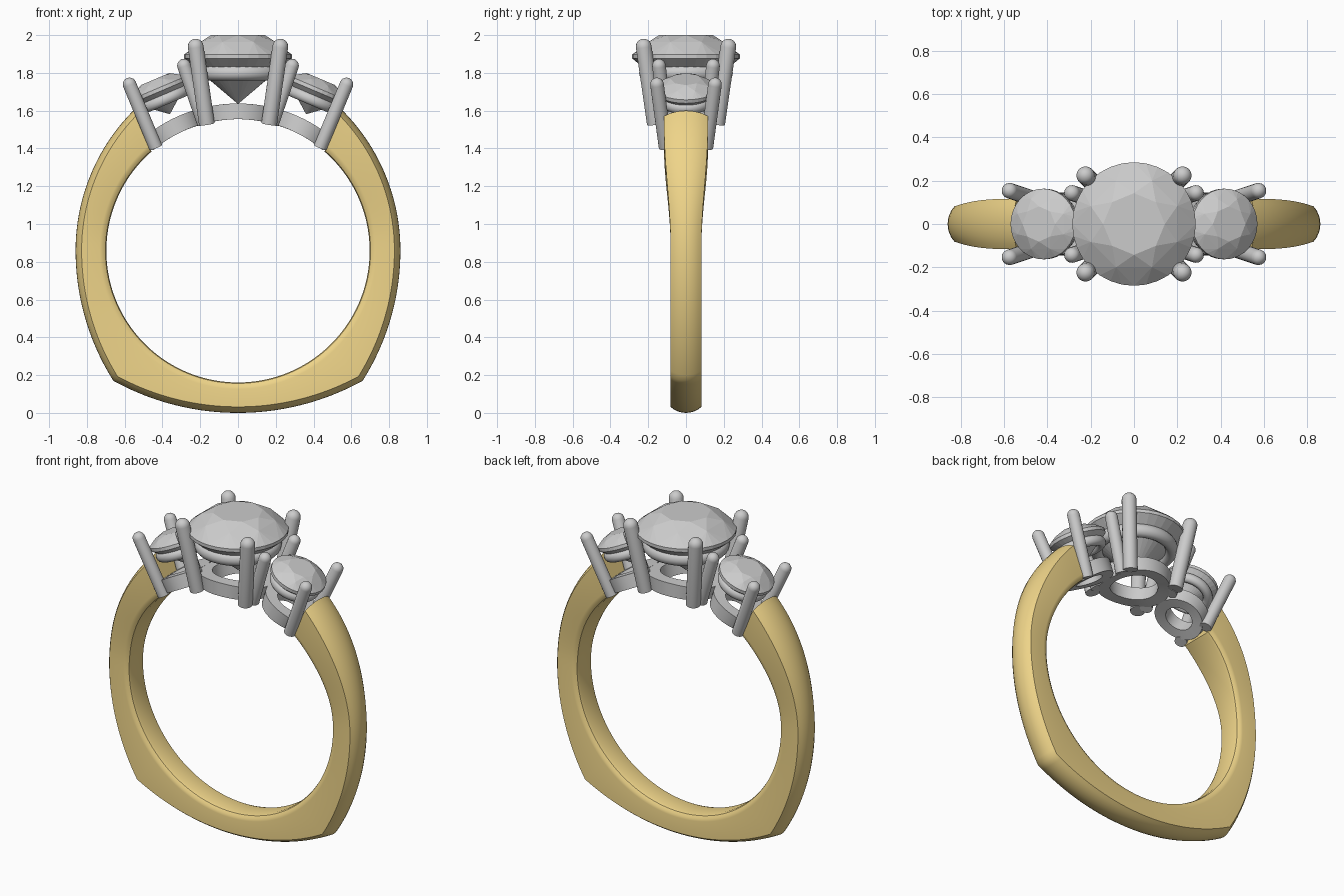
import bpy, bmesh
from math import sin, cos, pi, asin, atan2, radians, sqrt, hypot
from mathutils import Vector, Matrix

if "Cube" in bpy.data.objects:
    bpy.data.objects.remove(bpy.data.objects["Cube"])

CZ, R = 0.858, 0.697          # finger hole centre height and radius
gold = bpy.data.materials.new("gold")
gold.diffuse_color = (0.86, 0.66, 0.25, 1)
gold.use_nodes = True
gold.node_tree.nodes["Principled BSDF"].inputs["Base Color"].default_value = gold.diffuse_color


def finish(bm, name, smooth=None, mat=None):
    bmesh.ops.recalc_face_normals(bm, faces=bm.faces)
    me = bpy.data.meshes.new(name)
    bm.to_mesh(me)
    bm.free()
    ob = bpy.data.objects.new(name, me)
    bpy.context.collection.objects.link(ob)
    if mat:
        me.materials.append(mat)
    if smooth:
        bpy.ops.object.select_all(action='DESELECT')
        bpy.context.view_layer.objects.active = ob
        ob.select_set(True)
        bpy.ops.object.shade_smooth_by_angle(angle=radians(smooth))
    return ob


def loft(bm, rings, closed=False):
    vs = [[bm.verts.new(p) for p in r] for r in rings]
    n = len(vs[0])
    pairs = list(zip(vs, vs[1:])) + ([(vs[-1], vs[0])] if closed else [])
    for a, b in pairs:
        for i in range(n):
            j = (i + 1) % n
            bm.faces.new((a[i], a[j], b[j], b[i]))
    if not closed:
        bm.faces.new(vs[0])
        bm.faces.new(vs[-1])


# shank: three arcs per side, corner near the bottom, wider toward the top
def shank():
    half = []
    top, low = asin(0.74 / 1.05), asin(0.69 / 1.29)
    for i in range(20):
        a = top * (1 - i / 20)
        half.append((-0.19 + 1.05 * cos(a), 0.86 + 1.05 * sin(a)))
    for i in range(21):
        a = -low * i / 20
        half.append((-0.43 + 1.29 * cos(a), 0.86 + 1.29 * sin(a)))
    for i in range(1, 21):
        x = 0.66 * (1 - i / 20)
        half.append((x, 1.366 - sqrt(1.366 ** 2 - x * x)))
    path = half + [(-x, z) for x, z in reversed(half[:-1])]
    rings = []
    for x, z in path:
        ang = atan2(z - CZ, abs(x))
        inner_ang = ang * 0.92 if ang > 0 else ang
        sx = -1 if x < 0 else 1
        p = Vector((sx * R * cos(inner_ang), 0, CZ + R * sin(inner_ang)))
        d = Vector((x, 0, z)) - p
        D = d.length
        d.normalize()
        t = min(1, max(0, (z - 0.9) / 0.65))
        w = 0.082 + 0.034 * t * t * (3 - 2 * t)
        side = [(0, w - 0.03), (0.005, w - 0.014), (0.02, w - 0.003), (0.035, w),
                (D - 0.032, w), (D - 0.018, 0.78 * w), (D - 0.007, 0.5 * w), (D - 0.002, 0.25 * w)]
        sec = side + [(D, 0)] + [(h, -y) for h, y in reversed(side)]
        rings.append([p + d * h + Vector((0, y, 0)) for h, y in sec])
    bm = bmesh.new()
    loft(bm, rings)
    finish(bm, "shank", 32, gold)


# gallery ring: flat annulus bent round the finger hole
def gallery(name, u0, r_out, r_in, h=0.083):
    rings = []
    for i in range(48):
        a = 2 * pi * i / 48
        ring = []
        for r, k in ((r_in, 0), (r_out, 0), (r_out, h), (r_in, h)):
            t = (u0 + r * cos(a)) / R
            ring.append(((R + k) * sin(t), r * sin(a), CZ + (R + k) * cos(t)))
        rings.append(ring)
    bm = bmesh.new()
    loft(bm, rings, True)
    finish(bm, name, 40)


# prong: round wire with a domed tip
def prong(name, base, tip, r=0.036):
    base, tip = Vector(base), Vector(tip)
    axis = tip - base
    rot = axis.to_track_quat('Z', 'Y').to_matrix()
    L = axis.length
    prof = [(r, 0), (r, L - r)] + [(r * cos(a), L - r + r * sin(a))
                                   for a in (0.3, 0.6, 0.9, 1.2, 1.45)]
    rings = [[base + rot @ Vector((q * cos(2 * pi * i / 20), q * sin(2 * pi * i / 20), z))
              for i in range(20)] for q, z in prof]
    bm = bmesh.new()
    loft(bm, rings)
    finish(bm, name, 40)


# bearing ring under a stone
def bearing(name, centre, tilt, major, rh, rv):
    M = Matrix.Translation(centre) @ Matrix.Rotation(tilt, 4, 'Y')
    rings = [[M @ Vector(((major + rh * cos(b)) * cos(a), (major + rh * cos(b)) * sin(a), rv * sin(b)))
              for b in (2 * pi * j / 14 for j in range(14))]
             for a in (2 * pi * i / 48 for i in range(48))]
    bm = bmesh.new()
    loft(bm, rings, True)
    finish(bm, name, 60)


# brilliant-cut stone: convex hull of facet rings about the girdle
def stone(name, centre, tilt, r, crown, pav):
    M = Matrix.Translation(centre) @ Matrix.Rotation(tilt, 4, 'Y')
    levels = [(8, 0.5, crown, 0), (8, 0.76, crown * 0.68, 0.5), (32, 1, 0.012, 0),
              (32, 1, -0.008, 0), (8, 0.25, -pav * 0.76, 0.5), (1, 0, -pav, 0)]
    bm = bmesh.new()
    for n, k, z, off in levels:
        for i in range(n):
            a = 2 * pi * (i + off) / n
            bm.verts.new(M @ Vector((r * k * cos(a), r * k * sin(a), z)))
    bmesh.ops.convex_hull(bm, input=bm.verts)
    finish(bm, name)


shank()

# centre head
gallery("centre_gallery", 0, 0.205, 0.135)
bearing("centre_bearing", (0, 0, 1.80), 0, 0.212, 0.036, 0.04)
stone("centre_stone", (0, 0, 1.885), 0, 0.285, 0.115, 0.25)
for sx in (-1, 1):
    for sy in (-1, 1):
        prong("centre_prong", (sx * 0.165, sy * 0.165, 1.53), (sx * 0.23, sy * 0.23, 1.98), 0.042)

# side heads, tilted outward
TILT = radians(23)
for s, side in ((-1, "left"), (1, "right")):
    gallery(side + "_gallery", s * 0.345, 0.145, 0.08)
    bearing(side + "_bearing", (s * 0.392, 0, 1.658), s * TILT, 0.122, 0.026, 0.03)
    stone(side + "_stone", (s * 0.415, 0, 1.71), s * TILT, 0.163, 0.062, 0.14)
    for sy in (-1, 1):
        prong(side + "_outer_prong", (s * 0.435, sy * 0.108, 1.405), (s * 0.588, sy * 0.158, 1.772))
        prong(side + "_inner_prong", (s * 0.18, sy * 0.108, 1.53), (s * 0.298, sy * 0.147, 1.872))
